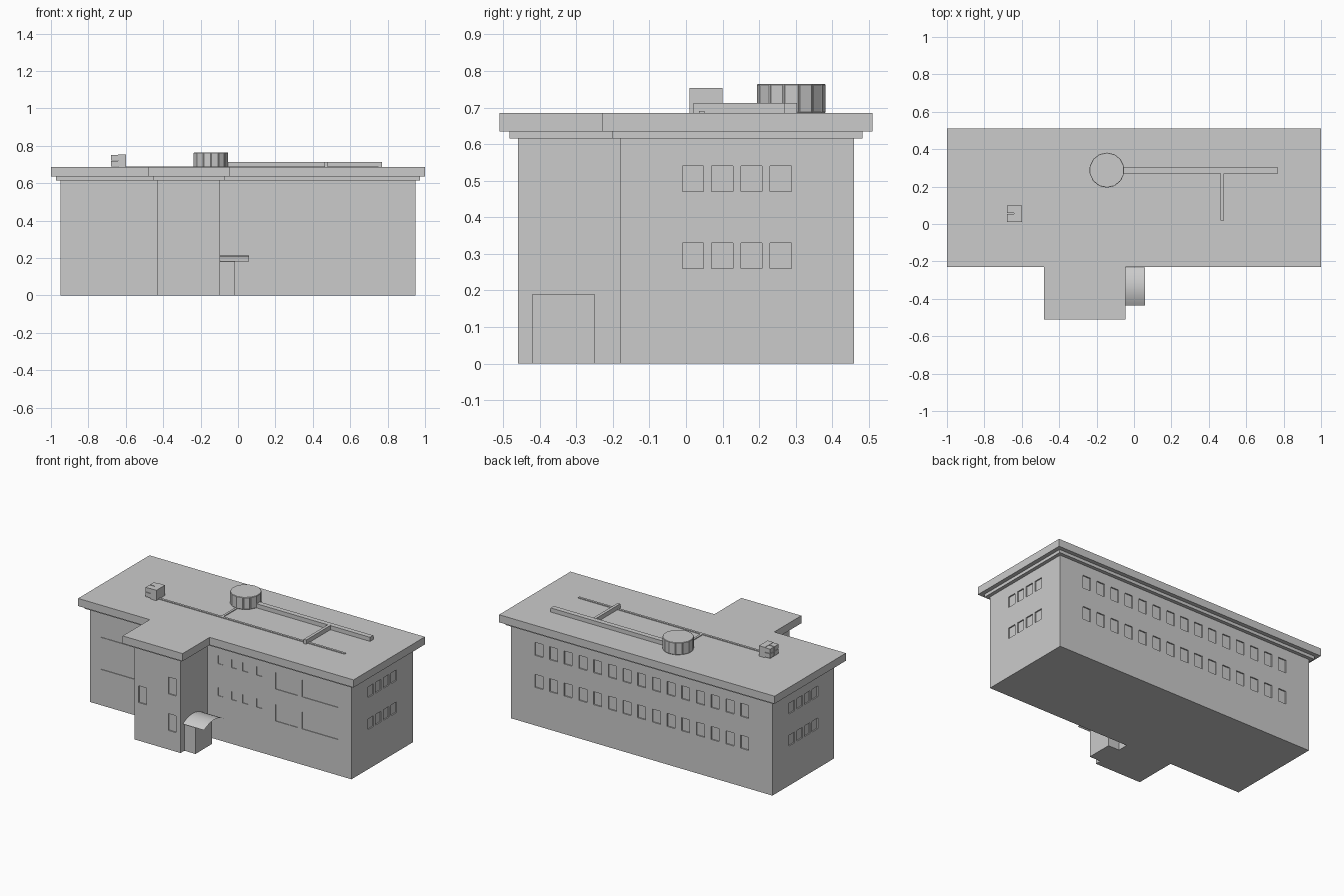
import bpy, bmesh, math
from mathutils import Matrix, Vector

cube = bpy.data.objects.get("Cube")
if cube:
    bpy.data.objects.remove(cube, do_unlink=True)

grey = bpy.data.materials.new("plain_grey")
grey.use_nodes = True
tone = (0.6, 0.6, 0.6, 1)
grey.diffuse_color = tone
grey.node_tree.nodes["Principled BSDF"].inputs["Base Color"].default_value = tone


def finish(name, bm):
    mesh = bpy.data.meshes.new(name)
    bmesh.ops.recalc_face_normals(bm, faces=bm.faces)
    bm.to_mesh(mesh)
    bm.free()
    mesh.materials.append(grey)
    obj = bpy.data.objects.new(name, mesh)
    bpy.context.collection.objects.link(obj)
    return obj


def add_box(bm, x0, x1, y0, y1, z0, z1):
    centre = Vector(((x0 + x1) / 2, (y0 + y1) / 2, (z0 + z1) / 2))
    size = Matrix.Diagonal((x1 - x0, y1 - y0, z1 - z0, 1))
    bmesh.ops.create_cube(bm, size=1, matrix=Matrix.Translation(centre) @ size)


def box(name, *bounds):
    bm = bmesh.new()
    add_box(bm, *bounds)
    return finish(name, bm)


def t_slab(name, grow, z0, z1):
    """Footprint of the long block plus the stair tower, widened by grow."""
    x, front, back = 0.95 + grow, -0.18 - grow, 0.46 + grow
    tl, tr, ty = -0.43 - grow, -0.095 + grow, -0.46 - grow
    outline = [(-x, front), (tl, front), (tl, ty), (tr, ty),
               (tr, front), (x, front), (x, back), (-x, back)]
    bm = bmesh.new()
    face = bm.faces.new([bm.verts.new((px, py, z0)) for px, py in outline])
    top = bmesh.ops.extrude_face_region(bm, geom=[face])["geom"]
    verts = [v for v in top if isinstance(v, bmesh.types.BMVert)]
    bmesh.ops.translate(bm, verts=verts, vec=(0, 0, z1 - z0))
    return finish(name, bm)


# Walls, cornice and roof slab
walls = t_slab("walls", 0, 0, 0.615)
t_slab("cornice", 0.023, 0.615, 0.635)
t_slab("roof_slab", 0.05, 0.635, 0.685)

# Window recesses
D = 0.008
cut = bmesh.new()
for floor in (0, 0.21):
    for side in (-1, 1):
        for i in range(4):
            y = -0.01 + i * 0.08
            add_box(cut, side * 0.95 - D, side * 0.95 + D, y, y + 0.058,
                    0.26 + floor, 0.33 + floor)
    for i in range(15):
        x = -0.776 + i * 0.1067
        add_box(cut, x, x + 0.058, 0.46 - D, 0.46 + D, 0.25 + floor, 0.335 + floor)
    for x0, x1 in ((-0.87, -0.6), (0.40, 0.56), (0.59, 0.856)):
        add_box(cut, x0, x1, -0.18 - D, -0.18 + D / 2, 0.235 + floor, 0.345 + floor)
    for x in (-0.02, 0.08, 0.16, 0.26):
        add_box(cut, x, x + 0.04, -0.18 - D, -0.18 + D / 2, 0.29 + floor, 0.345 + floor)
for x, z in ((-0.40, 0.25), (-0.184, 0.125), (-0.184, 0.365)):
    add_box(cut, x, x + 0.057, -0.46 - D, -0.46 + D, z, z + 0.11)
cutter = finish("window_cutter", cut)
cutter.hide_render = True
mod = walls.modifiers.new("window_recesses", 'BOOLEAN')
mod.operation = 'DIFFERENCE'
mod.solver = 'EXACT'
mod.object = cutter
bpy.context.view_layer.update()
deps = bpy.context.evaluated_depsgraph_get()
carved = bpy.data.meshes.new_from_object(walls.evaluated_get(deps))
walls.modifiers.clear()
walls.data = carved
bpy.data.objects.remove(cutter, do_unlink=True)

# Entrance porch with an arched sheet canopy
box("entrance_porch", -0.1, -0.015, -0.42, -0.25, 0, 0.19)
bm = bmesh.new()
rows = []
steps = 16
for i in range(steps + 1):
    t = 2 * i / steps - 1
    y, z = -0.335 + 0.102 * t, 0.212 - 0.03 * t * t
    rows.append([bm.verts.new((x, y, z)) for x in (-0.095, 0.06)])
for a, b in zip(rows, rows[1:]):
    bm.faces.new((a[0], a[1], b[1], b[0]))
canopy = finish("entrance_canopy", bm)
for p in canopy.data.polygons:
    p.use_smooth = True

# Roof tank with raised panels
bm = bmesh.new()
bmesh.ops.create_cone(bm, cap_ends=True, segments=14, radius1=0.092, radius2=0.092,
                      depth=0.08, matrix=Matrix.Translation((-0.145, 0.288, 0.725)))
sides = [f for f in bm.faces if abs(f.normal.z) < 0.5]
bmesh.ops.inset_individual(bm, faces=sides, thickness=0.004, depth=0.002)
finish("roof_tank", bm)

# Air handling unit made of two modules
box("air_unit_main", -0.642, -0.6, 0.01, 0.1, 0.685, 0.753)
for i in range(2):
    y = 0.012 + i * 0.046
    for j in range(2):
        z = 0.69 + j * 0.032
        box("air_unit_fan_box", -0.68, -0.642, y, y + 0.041, z, z + 0.029)

# Roof ducts
box("main_duct", -0.06, 0.77, 0.27, 0.303, 0.685, 0.712)
box("cross_duct", 0.463, 0.482, 0.02, 0.275, 0.685, 0.713)
box("thin_duct", -0.6, 0.75, 0.035, 0.05, 0.684, 0.69)
box("tank_duct", -0.155, -0.14, 0.045, 0.2, 0.684, 0.69)
